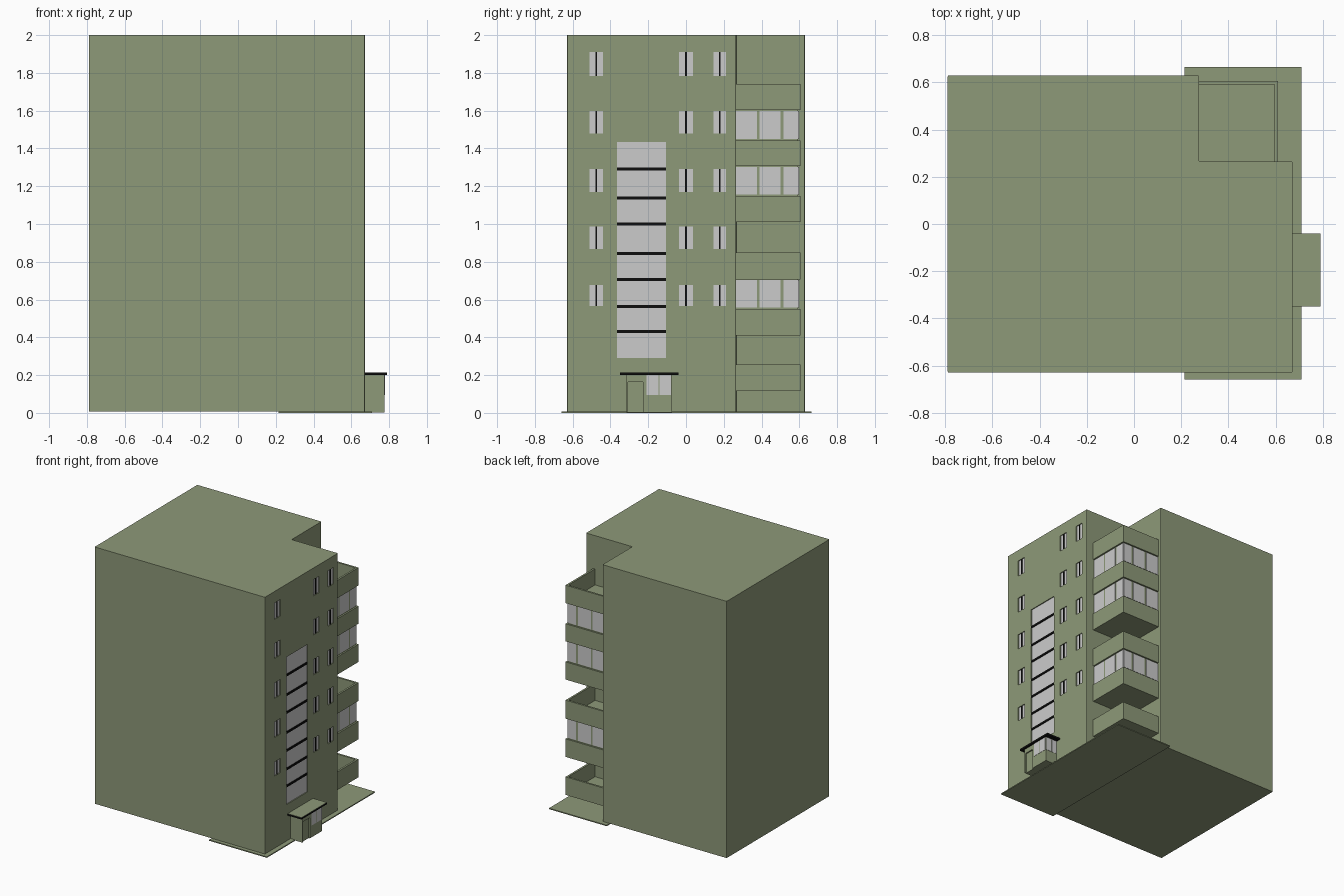
import bpy, bmesh

if "Cube" in bpy.data.objects:
    bpy.data.objects.remove(bpy.data.objects["Cube"])

def material(name, r, g, b):
    m = bpy.data.materials.new(name)
    m.diffuse_color = (r, g, b, 1)
    m.use_nodes = True
    m.node_tree.nodes["Principled BSDF"].inputs["Base Color"].default_value = m.diffuse_color
    return m

GREEN = material("green_wall", 0.27, 0.32, 0.19)
BLACK = material("black_trim", 0.004, 0.004, 0.004)

def finish(name, bm, mat):
    bmesh.ops.recalc_face_normals(bm, faces=bm.faces)
    me = bpy.data.meshes.new(name)
    bm.to_mesh(me)
    bm.free()
    ob = bpy.data.objects.new(name, me)
    bpy.context.collection.objects.link(ob)
    if mat:
        me.materials.append(mat)
    return ob

def boxes(name, items, mat=None):
    """One object from several (x0, x1, y0, y1, z0, z1) boxes."""
    bm = bmesh.new()
    for x0, x1, y0, y1, z0, z1 in items:
        vs = bmesh.ops.create_cube(bm, size=1)["verts"]
        for v in vs:
            v.co.x = x1 if v.co.x > 0 else x0
            v.co.y = y1 if v.co.y > 0 else y0
            v.co.z = z1 if v.co.z > 0 else z0
    return finish(name, bm, mat)

def cut(target, cutter):
    cutter.hide_render = True
    cutter.hide_set(True)
    cutter.display_type = 'WIRE'
    mod = target.modifiers.new("openings", 'BOOLEAN')
    mod.operation = 'DIFFERENCE'
    mod.solver = 'EXACT'
    mod.object = cutter

def prism(name, outline, z0, z1, mat):
    """Extruded outline with softened vertical corners."""
    bm = bmesh.new()
    face = bm.faces.new([bm.verts.new((x, y, z0)) for x, y in outline])
    ext = bmesh.ops.extrude_face_region(bm, geom=[face], use_keep_orig=True)
    for v in ext["geom"]:
        if isinstance(v, bmesh.types.BMVert):
            v.co.z = z1
    upright = [e for e in bm.edges if abs(e.verts[0].co.z - e.verts[1].co.z) > 0.1]
    bmesh.ops.bevel(bm, geom=upright, offset=0.005, segments=2, profile=0.5,
                    affect='EDGES')
    return finish(name, bm, mat)

XF, NX, NY = 0.672, 0.275, 0.265   # entrance facade, inner corner of the notch

# Main block with the balcony corner left out
block = prism("main_block", [(-0.79, -0.63), (XF, -0.63), (XF, NY), (NX, NY),
                             (NX, 0.63), (-0.79, 0.63)], 0.008, 2.0, GREEN)

# Thin pavement around the entrance end
boxes("pavement", [(0.215, 0.71, -0.66, 0.665, 0, 0.008)], GREEN)

# Small facade windows: two panes and a dark mullion each
holes, panes, mullions = [], [], []
for z0, z1 in [(0.567, 0.677), (0.867, 0.987), (1.17, 1.29), (1.48, 1.597), (1.783, 1.91)]:
    for yc, w in [(-0.475, 0.036), (0.0, 0.036), (0.179, 0.033)]:
        holes.append((XF - 0.012, XF + 0.02, yc - w, yc + w, z0, z1))
        panes.append((XF - 0.02, XF - 0.007, yc - w, yc + w, z0, z1))
        mullions.append((XF - 0.02, XF - 0.002, yc - 0.004, yc + 0.004, z0, z1))

# Tall stairwell window with dark bands
SY0, SY1 = -0.364, -0.106
holes.append((XF - 0.012, XF + 0.02, SY0, SY1, 0.29, 1.435))
cut(block, boxes("window_cutter", holes))
boxes("window_panes", panes)
boxes("window_mullions", mullions, BLACK)
boxes("stair_glazing", [(XF - 0.02, XF - 0.007, SY0, SY1, 0.29, 1.435)])
boxes("stair_bands", [(XF - 0.02, XF - 0.001, SY0, SY1, z - 0.008, z + 0.008)
                      for z in (0.43, 0.562, 0.705, 0.845, 1.0, 1.138, 1.29)], BLACK)

# Corner balconies: floor and two parapets
OX, OY, T = 0.61, 0.606, 0.015
levels = [(0.115, 0.255), (0.41, 0.55), (0.707, 0.85),
          (1.01, 1.147), (1.307, 1.443), (1.603, 1.742)]
for i, (z0, z1) in enumerate(levels):
    boxes(f"balcony_{i + 1}", [
        (NX, OX - T, NY, OY - T, z0, z0 + 0.015),
        (OX - T, OX, NY, OY - T, z0, z1),
        (NX, OX, OY - T, OY, z0, z1)], GREEN)

# Glazed-in balconies: frame walls with panes on both outer sides
for low in (1, 3, 4):
    b, t = levels[low][1], levels[low + 1][0]
    gx, gy = OX - 0.012, OY - 0.012
    boxes(f"balcony_frame_{low + 1}", [
        (gx - 0.01, gx, NY, gy - 0.01, b, t),
        (NX, gx, gy - 0.01, gy, b, t)], GREEN)
    glass = []
    for a, c in [(0.0, 0.11), (0.124, 0.236), (0.252, 0.328)]:
        glass.append((gx - 0.012, gx + 0.003, NY + a, NY + c, b + 0.008, t - 0.004))
        glass.append((NX + a, NX + c * 0.985, gy - 0.012, gy + 0.003, b + 0.008, t - 0.004))
    boxes(f"balcony_panes_{low + 1}", glass)

# Entrance porch with recessed door
PX, P0, P1 = 0.775, -0.315, -0.075
porch = boxes("porch", [(XF - 0.005, PX, P0, P1, 0.003, 0.202)], GREEN)
cut(porch, boxes("door_cutter", [(PX - 0.015, PX + 0.02, -0.307, -0.227, -0.02, 0.163)]))
boxes("door", [(PX - 0.02, PX - 0.01, -0.307, -0.227, 0.003, 0.163)], GREEN)
boxes("porch_panes", [
    (PX - 0.01, PX + 0.002, -0.208, -0.146, 0.095, 0.2),
    (PX - 0.01, PX + 0.002, -0.139, -0.08, 0.095, 0.2),
    (0.727, PX - 0.005, P1 - 0.01, P1 + 0.002, 0.095, 0.2),
    (XF + 0.005, 0.72, P1 - 0.01, P1 + 0.002, 0.095, 0.2)])

# Canopy: dark edge with a green top sheet
boxes("canopy_edge", [(XF - 0.002, 0.79, -0.35, -0.04, 0.2, 0.213)], BLACK)
boxes("canopy_top", [(XF - 0.002, 0.79, -0.35, -0.04, 0.213, 0.215)], GREEN)
